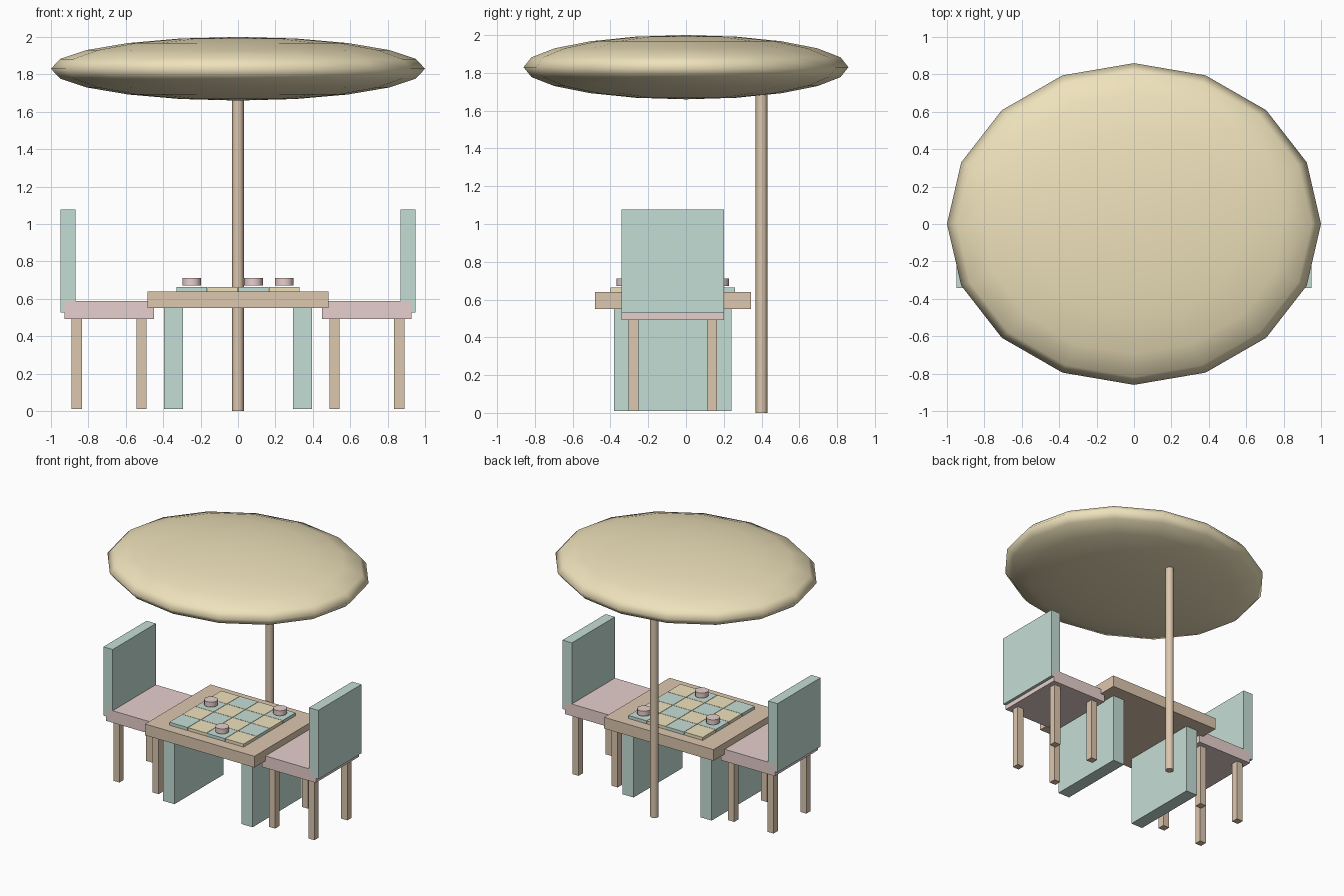
import bpy
import math

if "Cube" in bpy.data.objects:
    bpy.data.objects.remove(bpy.data.objects["Cube"])


def material(name, rgb):
    m = bpy.data.materials.new(name)
    m.diffuse_color = (*rgb, 1.0)
    m.use_nodes = True
    m.node_tree.nodes["Principled BSDF"].inputs["Base Color"].default_value = m.diffuse_color
    return m


WOOD = material("wood", (0.72, 0.57, 0.42))
TEAL = material("teal", (0.56, 0.73, 0.67))
PINK = material("pink", (0.80, 0.63, 0.61))
SAND = material("sand", (0.86, 0.76, 0.50))

CY = -0.07  # the furniture is centred on this y


def finish(name, mat):
    ob = bpy.context.object
    ob.name = ob.data.name = name
    ob.data.materials.append(mat)
    bpy.ops.object.transform_apply(location=False, rotation=False, scale=True)
    return ob


def box(name, x, y, z, mat):
    """Box from (min, max) ranges."""
    lo, hi = zip(x, y, z)
    bpy.ops.mesh.primitive_cube_add(size=1, location=[(a + b) / 2 for a, b in zip(lo, hi)])
    bpy.context.object.scale = [abs(b - a) for a, b in zip(lo, hi)]
    return finish(name, mat)


def cylinder(name, x, y, z, radius, mat, sides):
    bpy.ops.mesh.primitive_cylinder_add(vertices=sides, radius=radius, depth=z[1] - z[0],
                                        location=(x, y, (z[0] + z[1]) / 2))
    ob = finish(name, mat)
    bpy.ops.object.shade_smooth_by_angle(angle=math.radians(40))
    return ob


# Parasol: flattened sphere canopy on an off-centre pole
bpy.ops.mesh.primitive_uv_sphere_add(segments=16, ring_count=10, radius=1, location=(0, 0, 1.83))
bpy.context.object.scale = (1.0, 0.86, 0.17)
finish("canopy", SAND)
bpy.ops.object.shade_smooth()
cylinder("parasol_pole", 0, 0.40, (0, 1.72), 0.031, WOOD, 12)

# Table top
box("table_top", (-0.483, 0.483), (CY - 0.413, CY + 0.413), (0.55, 0.64), WOOD)

# Table supports and chairs, mirrored left and right
for side, s in (("left", -1), ("right", 1)):
    box(f"table_support_{side}", (s * 0.295, s * 0.395), (CY - 0.31, CY + 0.31), (0.01, 0.55), TEAL)
    wide = (CY - 0.272, CY + 0.272)
    box(f"seat_{side}", (s * 0.45, s * 0.927), wide, (0.493, 0.589), PINK)
    box(f"backrest_{side}", (s * 0.868, s * 0.95), wide, (0.528, 1.078), TEAL)
    for place, lx in (("inner", 0.515), ("outer", 0.862)):
        for depth, d in (("front", -1), ("back", 1)):
            ly = CY + d * 0.208
            box(f"chair_leg_{side}_{place}_{depth}", (s * (lx - 0.027), s * (lx + 0.027)),
                (ly - 0.027, ly + 0.027), (0.01, 0.495), WOOD)

# Game board of alternating tiles
PITCH = 0.165


def cell(i, j):
    return (i - 1.5) * PITCH, CY + (j - 1.5) * PITCH


for i in range(4):
    for j in range(4):
        x, y = cell(i, j)
        h = 0.081
        box(f"board_tile_{i}_{j}", (x - h, x + h), (y - h, y + h), (0.638, 0.664),
            SAND if (i + j) % 2 else TEAL)

# Game pieces
for n, (i, j) in enumerate(((0, 2), (2, 0), (3, 3))):
    x, y = cell(i, j)
    cylinder(f"game_piece_{n}", x, y, (0.671, 0.711), 0.05, PINK, 12)
